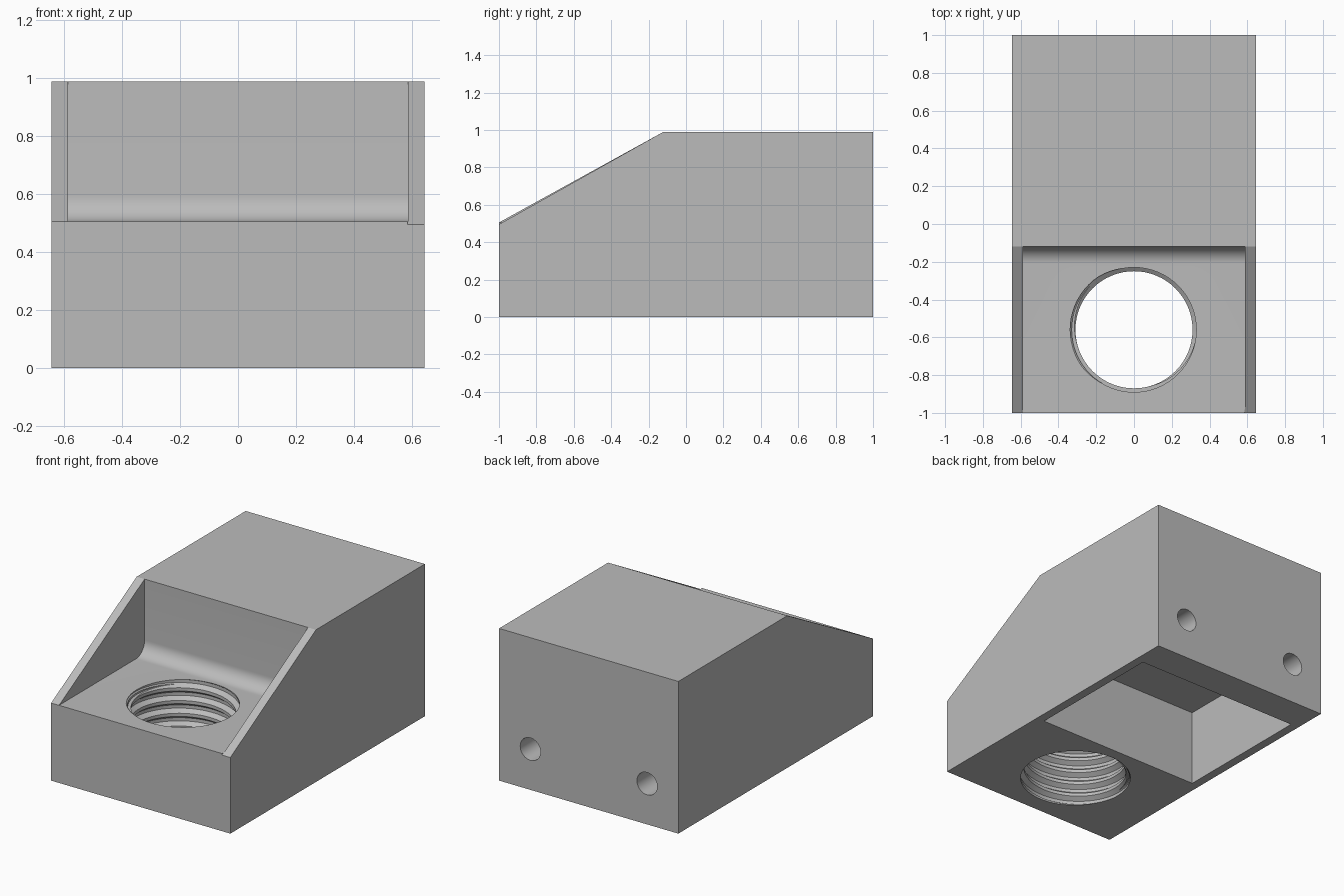
import bpy, bmesh, math

cube = bpy.data.objects.get("Cube")
if cube:
    bpy.data.objects.remove(cube, do_unlink=True)

W, H = 0.645, 0.99          # half width, height
INNER = 0.588               # half width between the side walls
FLOOR, STEP_Y = 0.505, -0.12
HOLE_Y = -0.56

grey = bpy.data.materials.new("plain grey")
grey.use_nodes = True
grey.diffuse_color = (0.5, 0.5, 0.5, 1)
grey.node_tree.nodes["Principled BSDF"].inputs["Base Color"].default_value = (0.5, 0.5, 0.5, 1)


def finish(name, bm):
    bmesh.ops.recalc_face_normals(bm, faces=bm.faces)
    mesh = bpy.data.meshes.new(name)
    bm.to_mesh(mesh)
    bm.free()
    mesh.materials.append(grey)
    obj = bpy.data.objects.new(name, mesh)
    bpy.context.collection.objects.link(obj)
    return obj


def prism(name, profile, x0, x1):
    """Extrude a (y, z) outline along x."""
    bm = bmesh.new()
    face = bm.faces.new([bm.verts.new((x0, y, z)) for y, z in profile])
    new = bmesh.ops.extrude_face_region(bm, geom=[face])["geom"]
    verts = [v for v in new if isinstance(v, bmesh.types.BMVert)]
    bmesh.ops.translate(bm, verts=verts, vec=(x1 - x0, 0, 0))
    return finish(name, bm)


def box(name, x, y0, y1, z0, z1):
    return prism(name, [(y0, z0), (y1, z0), (y1, z1), (y0, z1)], -x, x)


def cylinder(name, radius, depth, location, lying=False, sides=64):
    bm = bmesh.new()
    bmesh.ops.create_cone(bm, cap_ends=True, segments=sides,
                          radius1=radius, radius2=radius, depth=depth)
    obj = finish(name, bm)
    obj.location = location
    if lying:
        obj.rotation_euler.x = math.pi / 2
    return obj


def screw(name, minor, major, pitch, z0, turns, sides=64):
    """Solid helical thread, its seam joined one pitch higher."""
    bm = bmesh.new()
    shape = [(0, minor), (0.25, minor), (0.5, major), (0.75, major)]
    step = len(shape)
    rows = []
    for k in range(step * turns + 1):
        frac, r = shape[k % step]
        row = []
        for j in range(sides):
            a = math.tau * j / sides
            z = z0 + pitch * (k // step + frac + j / sides)
            row.append(bm.verts.new((r * math.cos(a), HOLE_Y + r * math.sin(a), z)))
        rows.append(row)
    for k in range(len(rows) - 1):
        for j in range(sides - 1):
            bm.faces.new((rows[k][j], rows[k][j + 1], rows[k + 1][j + 1], rows[k + 1][j]))
        if k + step + 1 < len(rows):
            bm.faces.new((rows[k][-1], rows[k + step][0],
                          rows[k + step + 1][0], rows[k + 1][-1]))
    # Close both ends with fans
    bm.edges.ensure_lookup_table()
    rim = [e for e in bm.edges if e.is_boundary]
    low = [e for e in rim if e.verts[0].co.z < 0.25]
    high = [e for e in rim if e.verts[0].co.z >= 0.25]
    for loop in (low, high):
        cap = bmesh.ops.holes_fill(bm, edges=loop, sides=0)["faces"]
        bmesh.ops.poke(bm, faces=cap)
    return finish(name, bm)


def carve(target, cutter):
    mod = target.modifiers.new("cut", "BOOLEAN")
    mod.operation, mod.solver, mod.object = "DIFFERENCE", "EXACT", cutter
    bpy.context.view_layer.objects.active = target
    bpy.ops.object.modifier_apply(modifier=mod.name)
    bpy.data.objects.remove(cutter, do_unlink=True)


# Main block
block = box("block", W, -1, 1, 0, H)

# Front recess with a rounded inside corner
R = 0.09
arc = [(STEP_Y - R + R * math.sin(t), FLOOR + R - R * math.cos(t))
       for t in [math.pi / 2 * i / 12 for i in range(13)]]
carve(block, prism("recess", [(-1.2, FLOOR)] + arc + [(STEP_Y, 1.2), (-1.2, 1.2)], -INNER, INNER))

# Sloped tops of the side walls
for side, front_z in ((-1, FLOOR), (1, FLOOR - 0.01)):
    slope = (H - front_z) / (STEP_Y + 1)
    wedge = [(-1.2, front_z - 0.2 * slope), (STEP_Y + 0.2, H + 0.2 * slope), (-1.2, 1.3)]
    carve(block, prism("slope", wedge, *sorted((side * (INNER - 0.003), side * 0.8))))

# Hollow underneath
carve(block, box("pocket", INNER, -0.15, 0.785, -0.2, 0.495))

# Threaded hole with plain mouths
carve(block, screw("thread", 0.31, 0.338, 0.083, -0.25, 11))
for z in (0.53, -0.025):
    carve(block, cylinder("mouth", 0.33, 0.1, (0, HOLE_Y, z)))

# Screw holes through the back wall
for x in (-0.42, 0.42):
    carve(block, cylinder("back_hole", 0.073, 0.5, (x, 0.95, 0.265), lying=True, sides=40))

block.select_set(True)
bpy.context.view_layer.objects.active = block
bpy.ops.object.shade_smooth_by_angle(angle=math.radians(25))
